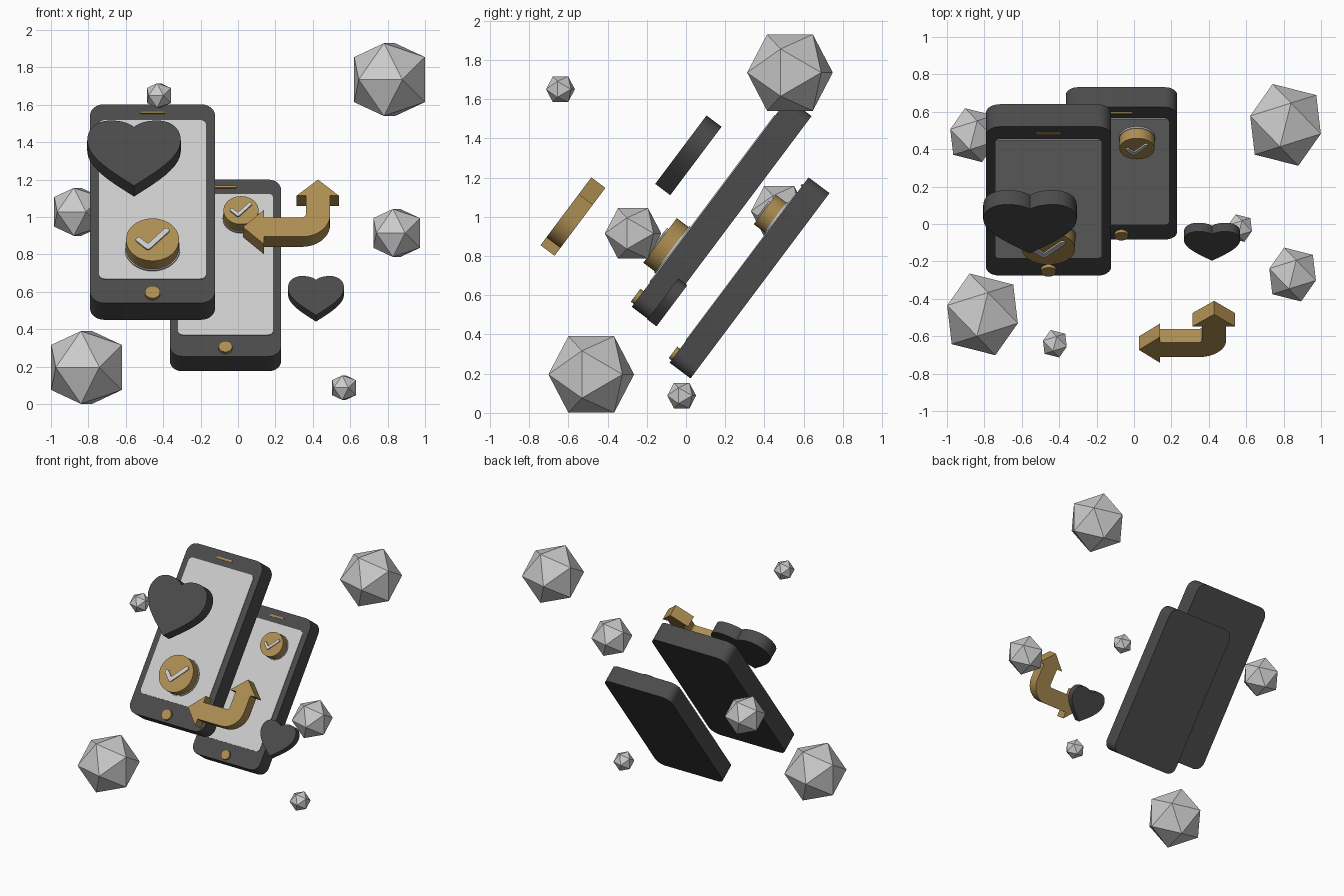
import bpy, bmesh
from math import sin, cos, pi, radians
from mathutils import Matrix, Vector

if "Cube" in bpy.data.objects:
    bpy.data.objects.remove(bpy.data.objects["Cube"])

TILT = Matrix.Rotation(radians(53.13), 4, 'X')   # everything flat leans back by this


def material(name, rgb):
    m = bpy.data.materials.new(name)
    m.diffuse_color = (*rgb, 1)
    m.use_nodes = True
    m.node_tree.nodes["Principled BSDF"].inputs["Base Color"].default_value = m.diffuse_color
    return m


DARK = material("dark_grey", (0.07, 0.07, 0.07))
GOLD = material("gold", (0.42, 0.27, 0.085))


def finish(name, bm, matrix, mat=None, smooth=True):
    bmesh.ops.recalc_face_normals(bm, faces=bm.faces)
    mesh = bpy.data.meshes.new(name)
    bm.to_mesh(mesh)
    bm.free()
    if smooth:
        mesh.shade_smooth()
        mesh.set_sharp_from_angle(angle=radians(35))
    if mat:
        mesh.materials.append(mat)
    ob = bpy.data.objects.new(name, mesh)
    ob.matrix_world = matrix
    bpy.context.collection.objects.link(ob)
    return ob


def frame(loc, scale=1.0):
    return Matrix.Translation(loc) @ TILT @ Matrix.Scale(scale, 4)


def prism(name, outlines, z0, z1, matrix, mat=None):
    """Extrude one or more flat outlines from z0 to z1."""
    bm = bmesh.new()
    for pts in outlines:
        low = [bm.verts.new((x, y, z0)) for x, y in pts]
        top = [bm.verts.new((x, y, z1)) for x, y in pts]
        n = len(pts)
        bm.faces.new(low[::-1])
        bm.faces.new(top)
        for i in range(n):
            j = (i + 1) % n
            bm.faces.new((low[i], low[j], top[j], top[i]))
    return finish(name, bm, matrix, mat)


def arc(cx, cy, r, a0, a1, n=8):
    return [(cx + r * cos(radians(a0 + (a1 - a0) * i / n)),
             cy + r * sin(radians(a0 + (a1 - a0) * i / n))) for i in range(n + 1)]


def circle(cx, cy, r, n=40):
    return arc(cx, cy, r, 0, 360, n)[:-1]


def rounded_rect(cx, cy, w, h, r):
    x, y = w / 2 - r, h / 2 - r
    pts = []
    for sx, sy, a in ((1, 1, 0), (-1, 1, 90), (-1, -1, 180), (1, -1, 270)):
        pts += arc(cx + sx * x, cy + sy * y, r, a, a + 90)
    return pts


def stroke(a, b, r):
    """Round-ended bar from a to b."""
    d = Vector(b) - Vector(a)
    ang = Vector((1, 0)).angle_signed(d) * -180 / pi
    return arc(*b, r, ang - 90, ang + 90) + arc(*a, r, ang + 90, ang + 270)


def bezier(p0, p1, p2, p3, n=10):
    pts = [Vector(p) for p in (p0, p1, p2, p3)]
    out = []
    for i in range(n):
        t = i / n
        s = 1 - t
        p = pts[0] * s**3 + pts[1] * 3 * s * s * t + pts[2] * 3 * s * t * t + pts[3] * t**3
        out.append((p.x, p.y))
    return out


# Phones
def phone(name, loc, s):
    m = frame(loc, s)
    f = 0.075
    prism(name + "_body", [rounded_rect(0, 0, 0.668, 1.328, 0.075)], -f, f, m, DARK)
    prism(name + "_screen", [rounded_rect(0, 0.024, 0.572, 1.06, 0.03)], f - 0.01, f + 0.005, m)
    prism(name + "_speaker", [rounded_rect(0, 0.606, 0.134, 0.014, 0.006)], f - 0.01, f + 0.008, m, GOLD)
    prism(name + "_home_button", [circle(0, -0.605, 0.041)], f - 0.01, f + 0.02, m, GOLD)


# Tick badges standing on a screen (loc is the centre of the base)
def badge(name, loc, s, h):
    m = frame(loc)
    prism(name + "_base", [circle(0, 0, 0.148 * s)], 0, 0.014, m)
    prism(name + "_disc", [circle(0, 0, 0.142 * s)], 0, h, m, GOLD)
    a, b, c = [(x * s, y * s) for x, y in ((-0.075, -0.005), (-0.024, -0.055), (0.075, 0.057))]
    prism(name + "_tick", [stroke(a, b, 0.015 * s), stroke(b, c, 0.015 * s)], h - 0.01, h + 0.01, m)


def on_face(loc, s, x, v):
    return Vector(loc) + TILT @ Vector((x, v, 0.075 * s))


large, small = (-0.457, 0.182, 1.027), (-0.067, 0.324, 0.688)
phone("large_phone", large, 1.0)
phone("small_phone", small, 0.889)
badge("large_badge", on_face(large, 1.0, 0, -0.307), 1.0, 0.088)
badge("small_badge", on_face(small, 0.889, 0.083, 0.326), 0.66, 0.08)

# Hearts
half = (bezier((0, 0.175), (0.03, 0.205), (0.075, 0.218), (0.122, 0.218))
        + bezier((0.122, 0.218), (0.2, 0.218), (0.25, 0.165), (0.25, 0.085))
        + bezier((0.25, 0.085), (0.25, -0.03), (0.11, -0.13), (0, -0.218)))
heart = half + [(0, -0.218)] + [(-x, y) for x, y in half[:0:-1]]
for name, loc, s in (("large_heart", (-0.556, 0.012, 1.313), 1.0),
                     ("small_heart", (0.417, -0.095, 0.563), 0.6)):
    prism(name, [heart], -0.048, 0.048, frame(loc, s), DARK)

# Bent double-headed arrow
arrow = ([(-0.2565, -0.1), (-0.144, -0.215), (-0.144, -0.165)]
         + arc(0.06, -0.015, 0.15, 270, 360, 12)
         + [(0.21, 0.109), (0.2565, 0.109), (0.145, 0.217), (0.03, 0.109), (0.08, 0.109)]
         + arc(0.06, -0.015, 0.02, 0, -90, 5)
         + [(-0.144, -0.035), (-0.144, 0.015)])
prism("double_arrow", [arrow], -0.045, 0.045, frame((0.283, -0.577, 1.0)), GOLD)


# Floating faceted gems: regular icosahedra, all turned alike
def gem(name, loc, r):
    bm = bmesh.new()
    g = (1 + 5 ** 0.5) / 2
    for a in (-1, 1):
        for b in (-g, g):
            for p in ((0, a, b), (b, 0, a), (a, b, 0)):
                bm.verts.new(Vector(p).normalized() * r)
    bmesh.ops.convex_hull(bm, input=bm.verts)
    finish(name, bm, Matrix.Translation(loc) @ Matrix.Rotation(radians(-14.2), 4, 'Z'), smooth=False)


for i, (loc, r) in enumerate((((0.81, 0.53, 1.735), 0.229), ((-0.81, -0.483, 0.196), 0.229),
                              ((0.848, -0.27, 0.915), 0.151), ((-0.858, 0.475, 1.028), 0.151),
                              ((-0.423, -0.64, 1.65), 0.077), ((0.567, -0.022, 0.088), 0.077))):
    gem(f"gem_{i + 1}", loc, r)
